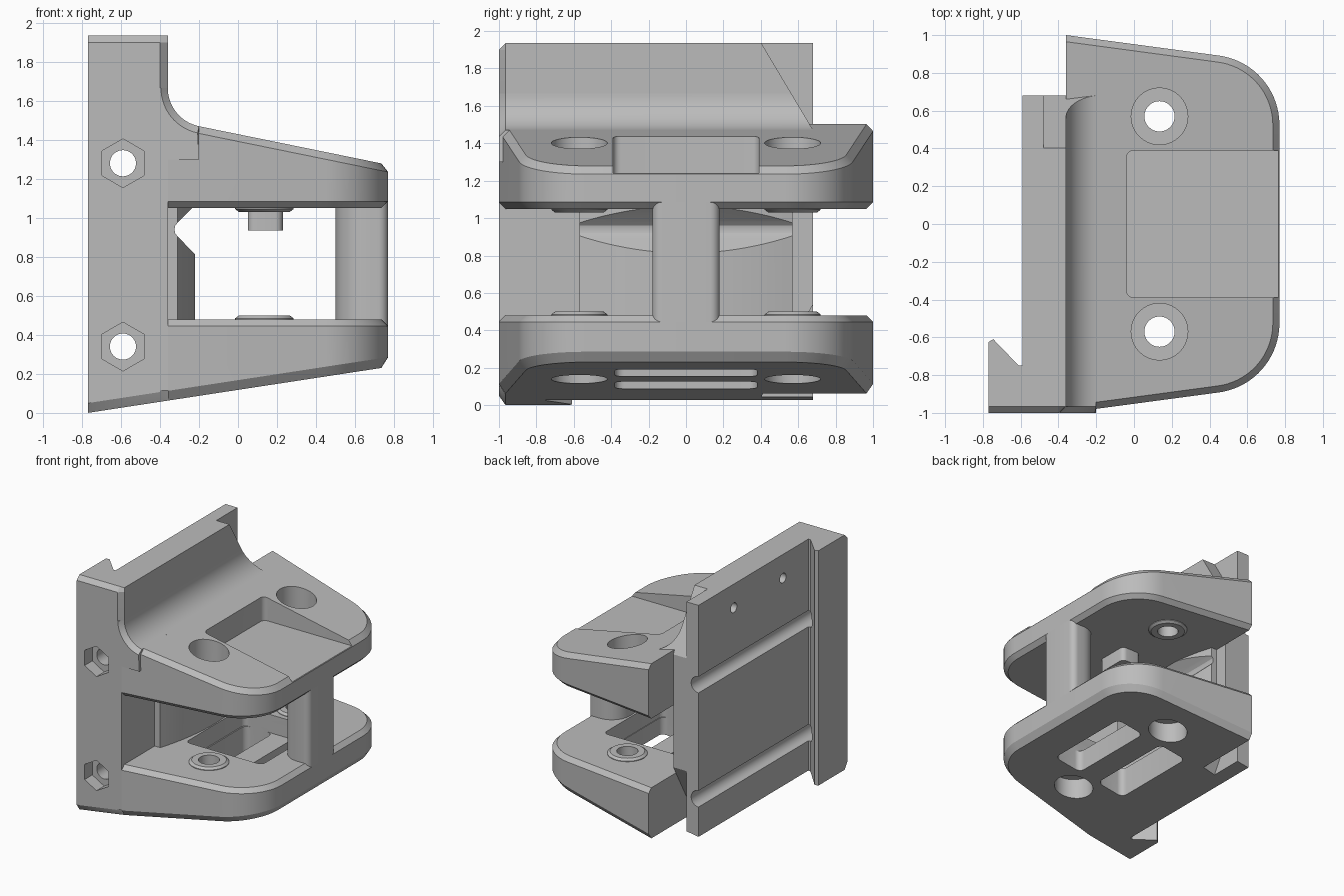
import bpy, bmesh, math

if "Cube" in bpy.data.objects:
    bpy.data.objects.remove(bpy.data.objects["Cube"])

grey = bpy.data.materials.new("plain grey")
grey.use_nodes = True
colour = (0.5, 0.5, 0.5, 1)
grey.diffuse_color = colour
grey.node_tree.nodes["Principled BSDF"].inputs["Base Color"].default_value = colour

BEV = 0.035          # chamfer width
WALL = -0.36         # front face of the back plate


def loft(name, rings):
    """Skin matching rings of points and cap both ends."""
    bm = bmesh.new()
    loops = [[bm.verts.new(p) for p in ring] for ring in rings]
    n = len(loops[0])
    for a, b in zip(loops, loops[1:]):
        for i in range(n):
            j = (i + 1) % n
            bm.faces.new((a[i], a[j], b[j], b[i]))
    bm.faces.new(loops[0])
    bm.faces.new(loops[-1])
    bmesh.ops.recalc_face_normals(bm, faces=bm.faces)
    mesh = bpy.data.meshes.new(name)
    bm.to_mesh(mesh)
    bm.free()
    mesh.materials.append(grey)
    ob = bpy.data.objects.new(name, mesh)
    bpy.context.collection.objects.link(ob)
    return ob


def place(axis, p, t):
    u, v = p
    return {"x": (t, u, v), "y": (u, t, v), "z": (u, v, t)}[axis]


def prism(name, pts, axis, lo, hi):
    return loft(name, [[place(axis, p, t) for p in pts] for t in (lo, hi)])


def arc(cx, cy, r, a0, a1, n):
    return [(cx + r * math.cos(math.radians(a0 + (a1 - a0) * i / n)),
             cy + r * math.sin(math.radians(a0 + (a1 - a0) * i / n)))
            for i in range(n + 1)]


def ngon(cx, cy, r, n=40):
    return arc(cx, cy, r, 90, 450, n)[:-1]


def rounded(x0, x1, y0, y1, r):
    return (arc(x0 + r, y0 + r, r, 180, 270, 6) + arc(x1 - r, y0 + r, r, 270, 360, 6)
            + arc(x1 - r, y1 - r, r, 0, 90, 6) + arc(x0 + r, y1 - r, r, 90, 180, 6))


def cut(ob, cutters):
    bpy.context.view_layer.objects.active = ob
    for c in cutters:
        mod = ob.modifiers.new("cut", "BOOLEAN")
        mod.operation = "DIFFERENCE"
        mod.solver = "EXACT"
        mod.object = c
        bpy.ops.object.modifier_apply(modifier=mod.name)
        bpy.data.objects.remove(c)


def underside(x):
    return 0.118 + 0.153 * x


def topside(x):
    return 1.429 - 0.204 * x


# Back plate with the hooked rail along its front edge
def plate_outline(d):
    return [(-0.77, -1 + d), (-0.40, -1 + d), (WALL, -1 + BEV), (WALL, 0.68),
            (-0.59, 0.68), (-0.59, -0.75), (-0.61, -0.75), (-0.745, -0.61),
            (-0.77, -0.625)]


plate = loft("back_plate", [
    [(x, y, underside(x)) for x, y in plate_outline(BEV)],
    [(x, y, underside(x) + 0.05) for x, y in plate_outline(0)],
    [(x, y, 1.90) for x, y in plate_outline(0)],
    [(x, y, 1.935) for x, y in plate_outline(BEV)]])


def corner_cutter():
    return prism("corner_cutter", [(0.40, 1.94), (0.68, 1.47), (0.8, 1.27), (0.8, 2.1),
                                   (0.305, 2.1)], "x", -0.48, 0.3)


cutters = [corner_cutter(),
           prism("low_cutter", [(0.40, 0.04), (0.68, 0.54), (0.8, 0.75), (0.8, -0.1),
                                (0.32, -0.1)], "x", -0.48, 0.3)]
for z in (0.34, 1.28):
    cutters.append(prism("bolt_cutter", ngon(-0.59, z, 0.067), "y", -1.2, 1.2))
    cutters.append(prism("hex_cutter", ngon(-0.59, z, 0.125, 6), "y", -1.2, -0.9))
for y in (0.22, -0.42):
    cutters.append(prism("pin_cutter", ngon(y, 1.74, 0.04, 24), "x", -0.7, -0.45))
cut(plate, cutters)

# Square front corner of the plate between the jaws
prism("corner_fill", [(-0.47, -1), (WALL, -1), (WALL, -0.8), (-0.47, -0.8)],
      "z", 0.115, 1.45)

# Concave sweep from the plate into the upper jaw
R = 0.2
cx = WALL + R
cz = topside(cx) + 1.0206 * R


def sweep(d):
    return arc(cx, cz, R + d, 180, 258.5, 16) + [(-0.2, 1.3), (-0.47, 1.3), (-0.47, cz)]


fillet = loft("plate_fillet", [[(x, y, z) for x, z in sweep(d)]
                               for y, d in ((-1, BEV), (-1 + BEV, 0), (0.68, 0))])
cut(fillet, [corner_cutter()])


# Jaws: rounded plan, one sloping face, chamfered rims
def jaw_outline(d):
    half = [(WALL, -1 + d)] + arc(0.40, -0.525, 0.37 - d, -83, 0, 18)
    return half + [(x, -y) for x, y in reversed(half)]


def jaw(name, levels):
    return loft(name, [[(x, y, f(x)) for x, y in jaw_outline(d)] for d, f in levels])


upper = jaw("upper_jaw", [(BEV, lambda x: 1.05), (0, lambda x: 1.085),
                          (0, lambda x: topside(x) - 0.037), (BEV, topside)])
lower = jaw("lower_jaw", [(BEV, underside), (0, lambda x: underside(x) + 0.05),
                          (0, lambda x: 0.445), (BEV, lambda x: 0.48)])

up_cuts = [prism("pocket", rounded(-0.04, 1.0, -0.39, 0.39, 0.04), "z", 1.24, 1.7)]
low_cuts = [prism("tray", rounded(-0.21, 0.485, -0.38, 0.38, 0.04), "z", 0.33, 0.7),
            prism("rear_slot", rounded(-0.2, 0.05, -0.38, 0.38, 0.05), "z", -0.2, 0.4),
            prism("front_slot", rounded(0.23, 0.48, -0.38, 0.38, 0.05), "z", -0.2, 0.4)]
for y in (-0.57, 0.57):
    for cuts, lo, hi in ((up_cuts, 1.24, 1.8), (low_cuts, -0.2, 0.29)):
        cuts.append(prism("counterbore", ngon(0.135, y, 0.15), "z", lo, hi))
        cuts.append(prism("bore", ngon(0.135, y, 0.08), "z", 0.1, 1.6))
cut(upper, up_cuts)
cut(lower, low_cuts)

# Raised washers around the bores on the facing sides of the jaws
for side, y in (("right", -0.57), ("left", 0.57)):
    for level, z, s in (("lower", 0.48, 1), ("upper", 1.05, -1)):
        rings = [(0.15, -0.01), (0.15, 0.005), (0.13, 0.02)]
        boss = loft(f"{side}_{level}_washer",
                    [[(u, v, z + s * h) for u, v in ngon(0.135, y, r)] for r, h in rings])
        cut(boss, [prism("bore", ngon(0.135, y, 0.08), "z", 0.3, 1.2)])

# Column joining the jaw tips
prism("front_column", arc(0.68, -0.13, 0.05, 270, 271, 1)
      + arc(0.72, -0.13, 0.05, 270, 360, 8) + arc(0.72, 0.13, 0.05, 0, 90, 8)
      + arc(0.66, 0.02, 0.16, 90, 180, 10) + arc(0.66, -0.02, 0.16, 180, 270, 10),
      "z", 0.44, 1.09)

# Peg hanging from the upper jaw
prism("peg", rounded(0.05, 0.23, -0.14, 0.14, 0.04), "z", 0.935, 1.07)

# Bulged web on the plate between the jaws, with a V groove across it
steps = [i / 12 for i in range(-12, 13)]
web = prism("web", [(-0.22 - 0.09 * t * t, 0.57 * t) for t in steps]
            + [(-0.38, 0.57), (-0.38, -0.57)], "z", 0.46, 1.07)
cut(web, [prism("groove", [(-0.12, 0.71), (-0.305, 0.90), (-0.322, 0.92), (-0.326, 0.94),
                           (-0.322, 0.96), (-0.305, 0.98), (-0.12, 1.165)],
                "y", -0.8, 0.8)])

# Smooth the curves, keep hard edges sharp
for ob in bpy.context.scene.objects:
    if ob.type == "MESH":
        bpy.ops.object.select_all(action="DESELECT")
        ob.select_set(True)
        bpy.context.view_layer.objects.active = ob
        bpy.ops.object.shade_smooth_by_angle(angle=math.radians(25))
